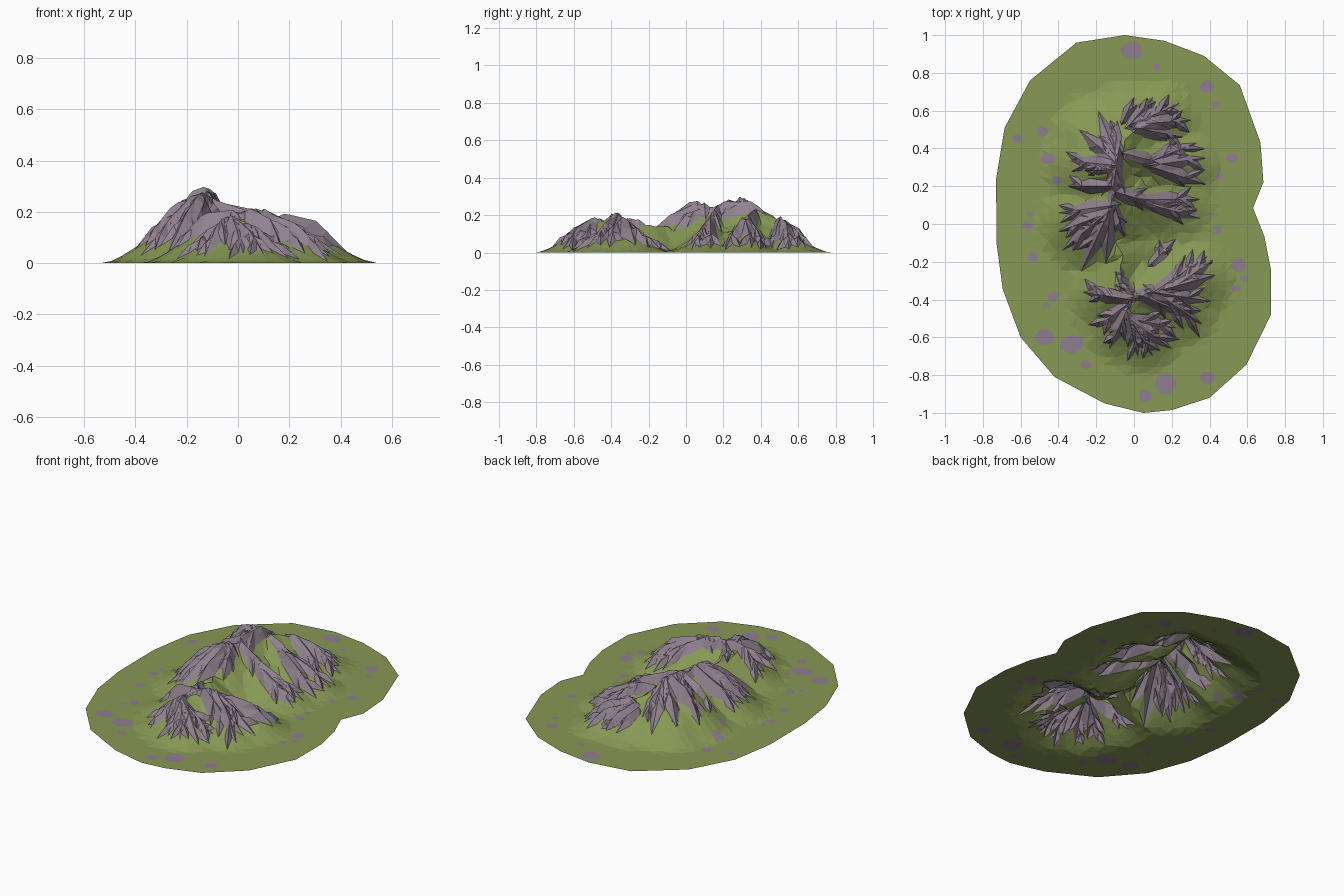
import bpy, bmesh, math, random
from mathutils import Vector as V
from mathutils.geometry import delaunay_2d_cdt

if "Cube" in bpy.data.objects:
    bpy.data.objects.remove(bpy.data.objects["Cube"])

random.seed(4)

def material(name, rgb):
    m = bpy.data.materials.new(name)
    m.diffuse_color = (*[(c / 255) ** 2.2 for c in rgb], 1)
    m.use_nodes = True
    m.node_tree.nodes["Principled BSDF"].inputs["Base Color"].default_value = m.diffuse_color
    return m

MATS = [material("grass green", (134, 151, 85)),
        material("grey purple rock", (143, 129, 142)),
        material("purple stone", (141, 124, 141))]

# Rim of the flat meadow
RIM = [(-.05, 1), (-.305, .96), (-.55, .76), (-.685, .51), (-.73, .24), (-.728, -.1),
       (-.695, -.345), (-.6, -.6), (-.42, -.81), (-.155, -.95), (.05, -1), (.2, -.985),
       (.4, -.92), (.595, -.745), (.725, -.48), (.725, -.24), (.69, -.065), (.63, .085),
       (.685, .22), (.67, .43), (.56, .735), (.37, .89), (.16, .97)]

# Spines of the grassy mass: x, y, height
SPINES = [
    [(-.03, .47, .195), (-.08, .36, .24), (-.14, .27, .28), (-.1, .17, .225),
     (-.15, .03, .245), (-.19, -.04, .185), (-.06, -.18, .145), (-.1, -.36, .175)],
    [(-.14, .27, .275), (-.2, .3, .225)],
    [(-.08, .36, .24), (-.19, .43, .18)],
    [(-.15, .03, .24), (-.24, .02, .19)],
    [(-.08, .36, .23), (.12, .31, .16), (.25, .31, .1)],
    [(-.1, .17, .22), (.1, .12, .14), (.22, .1, .09)],
    [(-.03, .47, .195), (.12, .54, .12)],
    [(-.1, -.36, .175), (0, -.4, .18), (.1, -.36, .18), (.2, -.33, .155), (.31, -.3, .115)],
    [(.1, -.36, .17), (.24, -.44, .11)],
    [(0, -.4, .18), (-.03, -.5, .16), (.05, -.57, .12)]]

# Rock spurs: root x, y and tip x, y
NORTH = [(-.08, .33, -.19, .6), (-.1, .33, -.29, .5), (-.1, .31, -.34, .335), (-.12, .29, -.26, .28),
         (-.1, .38, -.09, .55), (-.08, .4, -.13, .05), (-.06, .54, .0, .67), (-.02, .53, .1, .67),
         (-.02, .52, .24, .64), (.04, .53, .3, .55), (0, .51, .26, .46), (-.04, .37, .16, .32),
         (.08, .33, .33, .43), (.08, .31, .38, .35), (.1, .3, .38, .21), (-.1, .17, .14, .1),
         (.03, .13, .35, .13), (.06, .11, .35, .03), (-.12, .2, -.35, .2), (-.1, .1, -.4, .06),
         (-.12, .08, -.38, -.14), (-.14, .05, -.28, -.25), (-.13, .04, -.15, -.21),
         (-.13, .06, -.4, -.04), (-.1, .09, -.05, -.07)]
SOUTH = [(.09, -.21, .22, -.08), (.12, -.35, .39, -.17), (.18, -.34, .43, -.27), (.08, -.34, .36, -.53),
         (.1, -.36, .41, -.41), (-.02, -.39, .16, -.34), (0, -.38, -.1, -.25),
         (.22, -.33, .42, -.19), (.02, -.37, .28, -.48),
         (-.02, -.4, -.27, -.36), (-.03, -.42, -.2, -.55), (-.04, -.46, -.13, -.66),
         (-.03, -.48, .02, -.7), (-.03, -.5, .2, -.66), (-.02, -.5, .22, -.55), (-.02, -.5, .1, -.7)]

# Loose stone patches on the meadow: x, y, radius
PATCHES = [(-.01, .92, .055), (.12, .83, .02), (.385, .725, .035), (.435, .63, .02), (-.485, .49, .03),
           (-.615, .455, .025), (-.455, .345, .035), (-.405, .23, .025), (.52, .35, .028),
           (.45, .255, .02), (-.55, .05, .015), (-.56, -.01, .025), (-.535, -.175, .027),
           (.44, -.03, .024), (.43, .05, .014), (.555, -.22, .04), (.585, -.29, .02),
           (.54, -.34, .022), (-.425, -.385, .028), (-.465, -.43, .015), (-.475, -.6, .047),
           (-.33, -.635, .055), (-.255, -.745, .027), (.39, -.815, .037), (.165, -.845, .058),
           (.06, -.91, .033)]

def base_height(p):
    best = 0
    for line in SPINES:
        for a, b in zip(line, line[1:]):
            a2, d = V(a[:2]), V(b[:2]) - V(a[:2])
            t = max(0, min(1, (p - a2).dot(d) / d.length_squared))
            z = a[2] + (b[2] - a[2]) * t
            u = (p - a2 - d * t).length / (.135 + .75 * z)
            if u < 1:
                best = max(best, z * (1 - u) ** 1.3)
    return best

# Each spur is a leaf-shaped wedge: stations along it, half width and lift
STATIONS = [(-.12, 0, 0), (0, .6, .7), (.5, 1, 1), (1, 0, 0)]

class Leaf:
    def __init__(self, a, b, width, lift):
        self.a, self.d = a, b - a
        self.n = V((-self.d.y, self.d.x)).normalized()
        self.w, self.h = width, lift
        self.mid, self.r = (a + b) / 2, self.d.length * .65 + width

    def lift_at(self, p):
        if (p - self.mid).length > self.r:
            return 0
        t = (p - self.a).dot(self.d) / self.d.length_squared
        s = abs((p - self.a).dot(self.n))
        for (t0, w0, h0), (t1, w1, h1) in zip(STATIONS, STATIONS[1:]):
            if t0 <= t <= t1:
                k = (t - t0) / (t1 - t0)
                w = (w0 + (w1 - w0) * k) * self.w
                return max(0, 1 - s / w) * (h0 + (h1 - h0) * k) * self.h if w > 1e-6 else 0
        return 0

leaves = []
for x0, y0, x1, y1 in NORTH + SOUTH:
    a, b = V((x0, y0)), V((x1, y1))
    length = (b - a).length
    leaves.append(Leaf(a, b, min(.043, .18 * length), random.uniform(.035, .05)))
    # side splinters
    for t, side in ((.3, 1), (.4, -1), (.6, 1), (.68, -1)):
        if random.random() < .6:
            d = (b - a).normalized()
            ang = side * math.radians(random.uniform(22, 42))
            d = V((d.x * math.cos(ang) - d.y * math.sin(ang), d.x * math.sin(ang) + d.y * math.cos(ang)))
            root = a + (b - a) * t
            leaves.append(Leaf(root, root + d * length * random.uniform(.3, .48),
                               random.uniform(.017, .024), random.uniform(.026, .036)))

def rock_lift(p):
    return max(l.lift_at(p) for l in leaves)

# Plan points and crease lines
pts, edges = [], []

def chain(points, closed=False):
    i = len(pts)
    pts.extend(V(p) for p in points)
    n = len(points)
    edges.extend((i + k, i + (k + 1) % n) for k in range(n if closed else n - 1))

chain(RIM, True)
for l in leaves:
    at = lambda t, s: l.a + l.d * t + l.n * s * l.w
    chain([at(-.12, 0), at(0, .6), at(.5, 1), at(1, 0), at(.5, -1), at(0, -.6)], True)
    chain([at(t, 0) for t, w, h in STATIONS])
for x, y, r in PATCHES:
    sx = random.uniform(1, 1.2)
    chain([(x + r * sx * math.cos(k * math.pi / 4.5) * random.uniform(.9, 1.12),
            y + r / sx * math.sin(k * math.pi / 4.5) * random.uniform(.9, 1.12)) for k in range(9)], True)
    pts.append(V((x, y)))
for i in range(-14, 15):
    for j in range(-19, 20):
        p = V((i * .05 + random.uniform(-.012, .012), j * .05 + random.uniform(-.012, .012)))
        near = min((p - V(q[:2])).length - q[2] for q in PATCHES)
        if abs(p.x) < .6 and abs(p.y) < .85 and near > .02 and rock_lift(p) == 0:
            pts.append(p)

co, _, tris, _, _, _ = delaunay_2d_cdt(pts, edges, [], 1, 1e-4, False)
verts = [(p.x, p.y, base_height(p) + rock_lift(p)) for p in co]

def inside_rim(c):
    hit = False
    for (x0, y0), (x1, y1) in zip(RIM, RIM[1:] + RIM[:1]):
        if (y0 > c.y) != (y1 > c.y) and c.x < x0 + (c.y - y0) * (x1 - x0) / (y1 - y0):
            hit = not hit
    return hit

def kind(tri):
    c = (co[tri[0]] + co[tri[1]] + co[tri[2]]) / 3
    if not inside_rim(c):
        return -1
    if rock_lift(c) > .0005:
        return 1
    for x, y, r in PATCHES:
        if (c - V((x, y))).length < r * .93:
            return 2
    return 0

# One sheet per surface: meadow, rocks, stones
kinds = [kind(t) for t in tris]
for k, name in enumerate(("grassy_slopes", "rock_spurs", "stone_patches")):
    me = bpy.data.meshes.new(name)
    me.from_pydata(verts, [], [t for t, q in zip(tris, kinds) if q == k])
    me.materials.append(MATS[k])
    bm = bmesh.new()
    bm.from_mesh(me)
    bmesh.ops.delete(bm, geom=[v for v in bm.verts if not v.link_faces], context='VERTS')
    bm.normal_update()
    for f in bm.faces:
        if f.normal.z < 0:
            f.normal_flip()
    bm.to_mesh(me)
    bm.free()
    bpy.context.collection.objects.link(bpy.data.objects.new(name, me))
